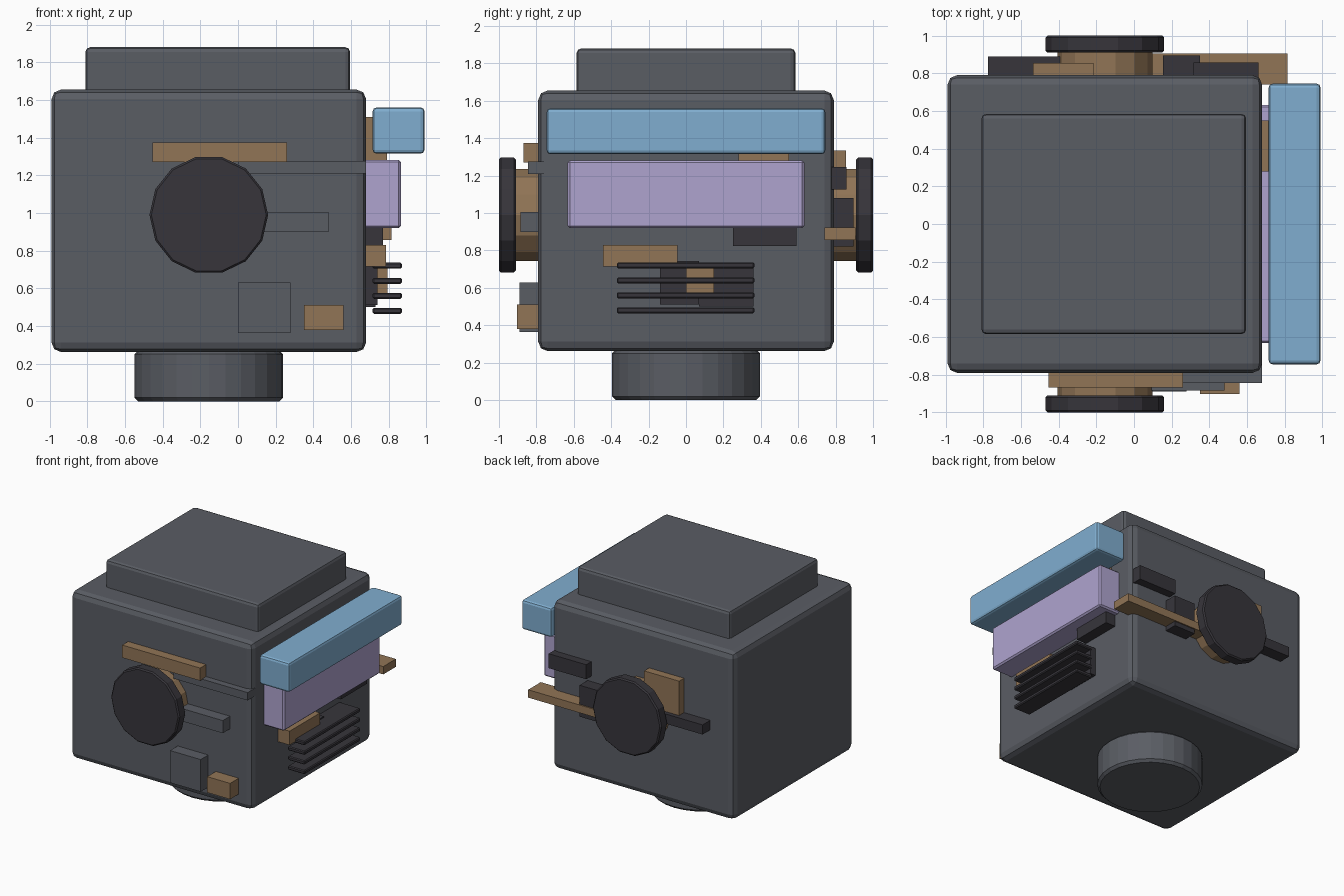
import bpy
from math import pi

cube = bpy.data.objects.get("Cube")
if cube:
    bpy.data.objects.remove(cube, do_unlink=True)


def material(name, rgb):
    """Flat material from 0-255 display values, stored as linear."""
    lin = [((c / 255 + 0.055) / 1.055) ** 2.4 for c in rgb]
    m = bpy.data.materials.new(name)
    m.use_nodes = True
    m.diffuse_color = (*lin, 1)
    bsdf = m.node_tree.nodes["Principled BSDF"]
    bsdf.inputs["Base Color"].default_value = (*lin, 1)
    bsdf.inputs["Roughness"].default_value = 0.7
    return m


GREY = material("slate grey", (90, 93, 100))
DARK = material("charcoal", (55, 53, 59))
BROWN = material("dull bronze", (145, 117, 86))
BLUE = material("sky blue", (128, 174, 208))
LILAC = material("lilac", (175, 164, 207))


def finish(name, mat, bevel, segments=1):
    ob = bpy.context.object
    ob.name = name
    ob.data.materials.append(mat)
    if bevel:
        mod = ob.modifiers.new("Bevel", "BEVEL")
        mod.width = bevel
        mod.segments = segments
        mod.limit_method = "ANGLE"
        mod.angle_limit = pi / 4
    return ob


def box(name, mat, x, y, z, bevel=0, segments=1):
    """Box from its (min, max) extent on each axis."""
    ends = (x, y, z)
    bpy.ops.mesh.primitive_cube_add(size=1, location=[(a + b) / 2 for a, b in ends])
    ob = bpy.context.object
    ob.scale = [b - a for a, b in ends]
    bpy.ops.object.transform_apply(location=False, rotation=False, scale=True)
    return finish(name, mat, bevel, segments)


def drum(name, mat, sides, radius, depth, location, rotation=(0, 0, 0), bevel=0):
    bpy.ops.mesh.primitive_cylinder_add(vertices=sides, radius=radius, depth=depth,
                                        location=location, rotation=rotation)
    return finish(name, mat, bevel)


# Head, raised crown and neck
AXIS = -0.155
box("head", GREY, (-0.99, 0.68), (-0.79, 0.79), (0.262, 1.655), 0.05, 2)
box("crown", GREY, (-0.81, 0.595), (-0.585, 0.585), (1.6, 1.88), 0.025, 2)
drum("neck", GREY, 28, 0.395, 0.27, (AXIS, 0, 0.135), bevel=0.02)

# Ear on each side: bronze hub and dark cap, with a corner pointing along x
for side, s in (("front", -1), ("back", 1)):
    turn = (pi / 2, pi / 2, 0)
    drum(side + "_ear_hub", BROWN, 14, 0.252, 0.2, (AXIS, s * 0.83, 0.99), turn)
    drum(side + "_ear_cap", DARK, 14, 0.315, 0.09, (AXIS, s * 0.955, 0.99), turn, 0.01)

# Visor and eye band
box("visor", BLUE, (0.715, 0.99), (-0.745, 0.745), (1.315, 1.56), 0.02, 2)
box("eye_band", LILAC, (0.6, 0.865), (-0.633, 0.633), (0.92, 1.282), 0.012)

# Mouth grille
for i in range(4):
    z = 0.48 + 0.08 * i
    box(f"grille_slat_{i + 1}", DARK, (0.715, 0.87), (-0.37, 0.365),
        (z - 0.016, z + 0.016), 0.007)

# Small plates on the face: name, colour, outer x, y extent, z extent
for name, mat, x, y, z in (
    ("cheek_bar", BROWN, 0.785, (-0.445, -0.045), (0.715, 0.83)),
    ("cheek_block", DARK, 0.77, (0.25, 0.59), (0.825, 0.96)),
    ("brow_block", BROWN, 0.79, (0.28, 0.55), (1.23, 1.51)),
    ("mouth_plate_near", DARK, 0.74, (-0.14, 0.07), (0.512, 0.745)),
    ("mouth_plate_far", DARK, 0.73, (0.07, 0.36), (0.5, 0.735)),
    ("mouth_block", BROWN, 0.795, (0, 0.15), (0.575, 0.73)),
):
    box(name, mat, (0.64, x), y, z)

# Small plates on the two sides: name, colour, side, outer distance, x extent, z extent
for name, mat, s, out, x, z in (
    ("front_upper_bar", BROWN, -1, 0.868, (-0.455, 0.26), (1.27, 1.375)),
    ("front_long_rail", GREY, -1, 0.845, (0, 0.68), (1.21, 1.275)),
    ("front_short_rail", GREY, -1, 0.885, (0, 0.48), (0.9, 1.005)),
    ("front_box", GREY, -1, 0.89, (0, 0.28), (0.363, 0.63)),
    ("front_small_box", BROWN, -1, 0.903, (0.35, 0.56), (0.38, 0.512)),
    ("back_long_rail", BROWN, 1, 0.905, (0.05, 0.815), (0.857, 0.922)),
    ("back_box", DARK, 1, 0.895, (0.155, 0.35), (0.82, 1.08)),
    ("back_upper_bar", DARK, 1, 0.858, (0.315, 0.66), (1.125, 1.245)),
    ("back_short_rail", DARK, 1, 0.89, (-0.775, -0.3), (0.97, 1.05)),
    ("back_plate", BROWN, 1, 0.855, (-0.535, -0.215), (1.03, 1.335)),
):
    box(name, mat, x, sorted((s * 0.74, s * out)), z)
